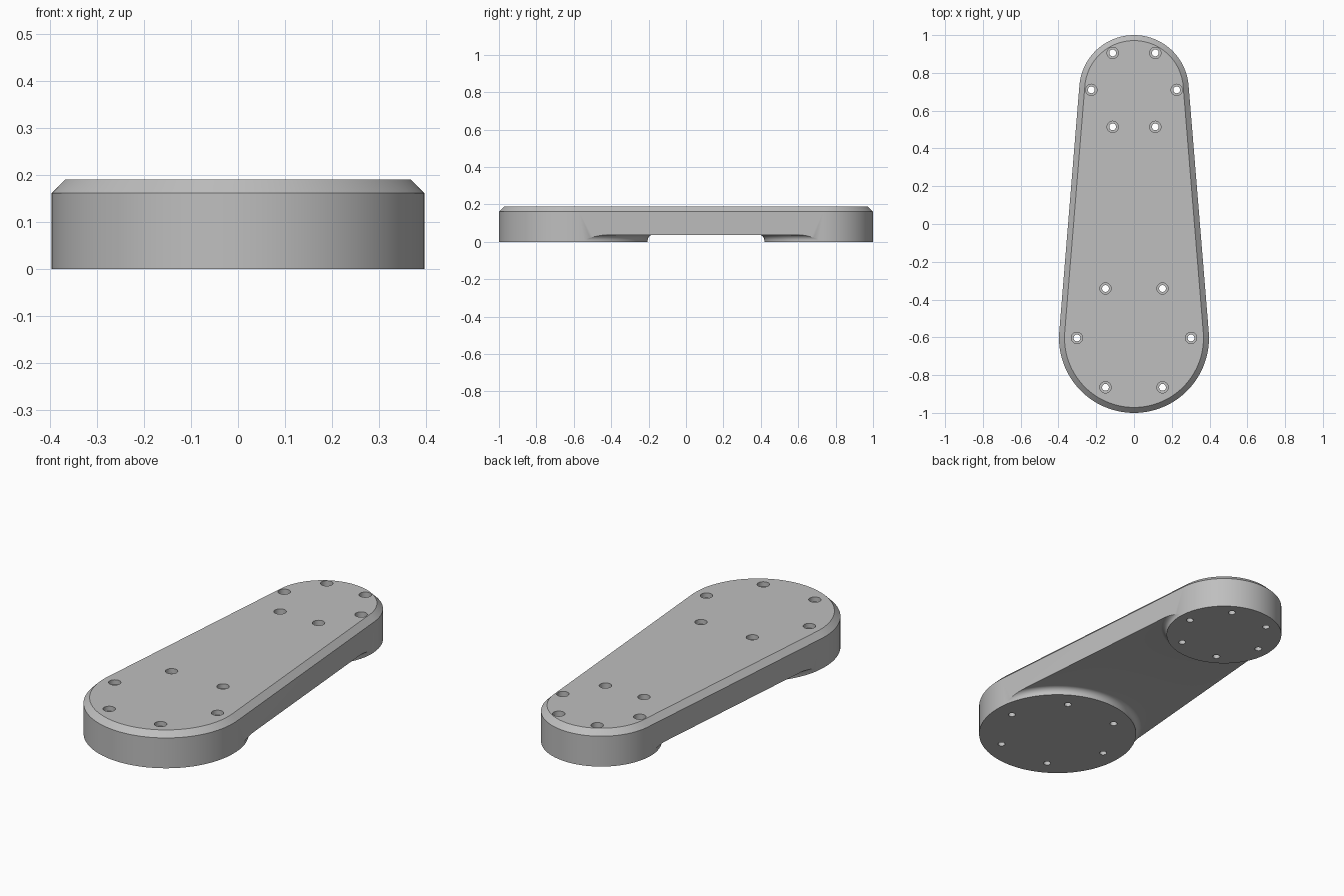
import bpy, bmesh
from math import sin, cos, pi, asin

if "Cube" in bpy.data.objects:
    bpy.data.objects.remove(bpy.data.objects["Cube"], do_unlink=True)

HEIGHT, CHAMFER, RECESS, FILLET = 0.19, 0.029, 0.038, 0.03
# Each end: centre y, radius, bolt circle radius, counterbore floor height
BIG = (-0.603, 0.397, 0.302, 0.165)
SMALL = (0.71, 0.29, 0.226, 0.10)

grey = bpy.data.materials.new("plain grey")
grey.use_nodes = True
colour = (0.52, 0.52, 0.52, 1)
grey.diffuse_color = colour
grey.node_tree.nodes["Principled BSDF"].inputs["Base Color"].default_value = colour


def loft(name, rings):
    """Solid skinned through equal-length rings of points, capped at both ends."""
    bm = bmesh.new()
    loops = [[bm.verts.new(p) for p in ring] for ring in rings]
    n = len(loops[0])
    for a, b in zip(loops, loops[1:]):
        for i in range(n):
            j = (i + 1) % n
            bm.faces.new((a[i], a[j], b[j], b[i]))
    bm.faces.new(loops[0][::-1])
    bm.faces.new(loops[-1])
    mesh = bpy.data.meshes.new(name)
    bm.to_mesh(mesh)
    bm.free()
    mesh.materials.append(grey)
    obj = bpy.data.objects.new(name, mesh)
    bpy.context.collection.objects.link(obj)
    return obj


def revolve(name, x, y, profile, n):
    return loft(name, [[(x + r * cos(2 * pi * i / n), y + r * sin(2 * pi * i / n), z)
                        for i in range(n)] for r, z in profile])


def outline(inset, z, n=64):
    """Two circular ends joined by tangent lines."""
    tilt = asin((BIG[1] - SMALL[1]) / (SMALL[0] - BIG[0]))
    pts = []
    for (cy, r, _, _), start, sweep in ((SMALL, tilt, pi - 2 * tilt),
                                        (BIG, pi - tilt, pi + 2 * tilt)):
        for i in range(n + 1):
            a = start + sweep * i / n
            pts.append(((r - inset) * cos(a), cy + (r - inset) * sin(a), z))
    return pts


def subtract(target, cutter):
    mod = target.modifiers.new("cut", 'BOOLEAN')
    mod.operation = 'DIFFERENCE'
    mod.solver = 'EXACT'
    mod.object = cutter
    bpy.context.view_layer.objects.active = target
    bpy.ops.object.modifier_apply(modifier=mod.name)
    bpy.data.objects.remove(cutter, do_unlink=True)


# Tapered arm with chamfered top edge
arm = loft("arm_body", [outline(0, 0), outline(0, HEIGHT - CHAMFER),
                        outline(CHAMFER, HEIGHT)])

# Underside recess, leaving a round filleted pad under each end
y0, y1 = BIG[0], SMALL[0]
recess = loft("recess_cutter", [[(-0.6, y0, z), (0.6, y0, z), (0.6, y1, z), (-0.6, y1, z)]
                                for z in (-0.05, RECESS)])
for cy, r, _, _ in (BIG, SMALL):
    r += 0.001
    top = RECESS + 0.0001
    flare = [(r + FILLET * (1 - cos(a)), top - FILLET * (1 - sin(a)))
             for a in (pi / 2 * i / 10 for i in range(11))]
    subtract(recess, revolve("pad_cutter", 0, cy,
                             [(r, -0.1)] + flare + [(r + FILLET, 0.1)], 128))
subtract(arm, recess)

# Six counterbored bolt holes in each end
for cy, _, ring, floor in (BIG, SMALL):
    for k in range(6):
        a = k * pi / 3
        subtract(arm, revolve("bolt_hole_cutter", ring * cos(a), cy + ring * sin(a),
                              [(0.018, -0.1), (0.018, floor), (0.03, floor), (0.03, 0.3)], 32))

# Smooth curved walls, sharp edges kept
bpy.ops.object.select_all(action='DESELECT')
arm.select_set(True)
bpy.context.view_layer.objects.active = arm
bpy.ops.object.shade_smooth_by_angle(angle=pi / 6)
